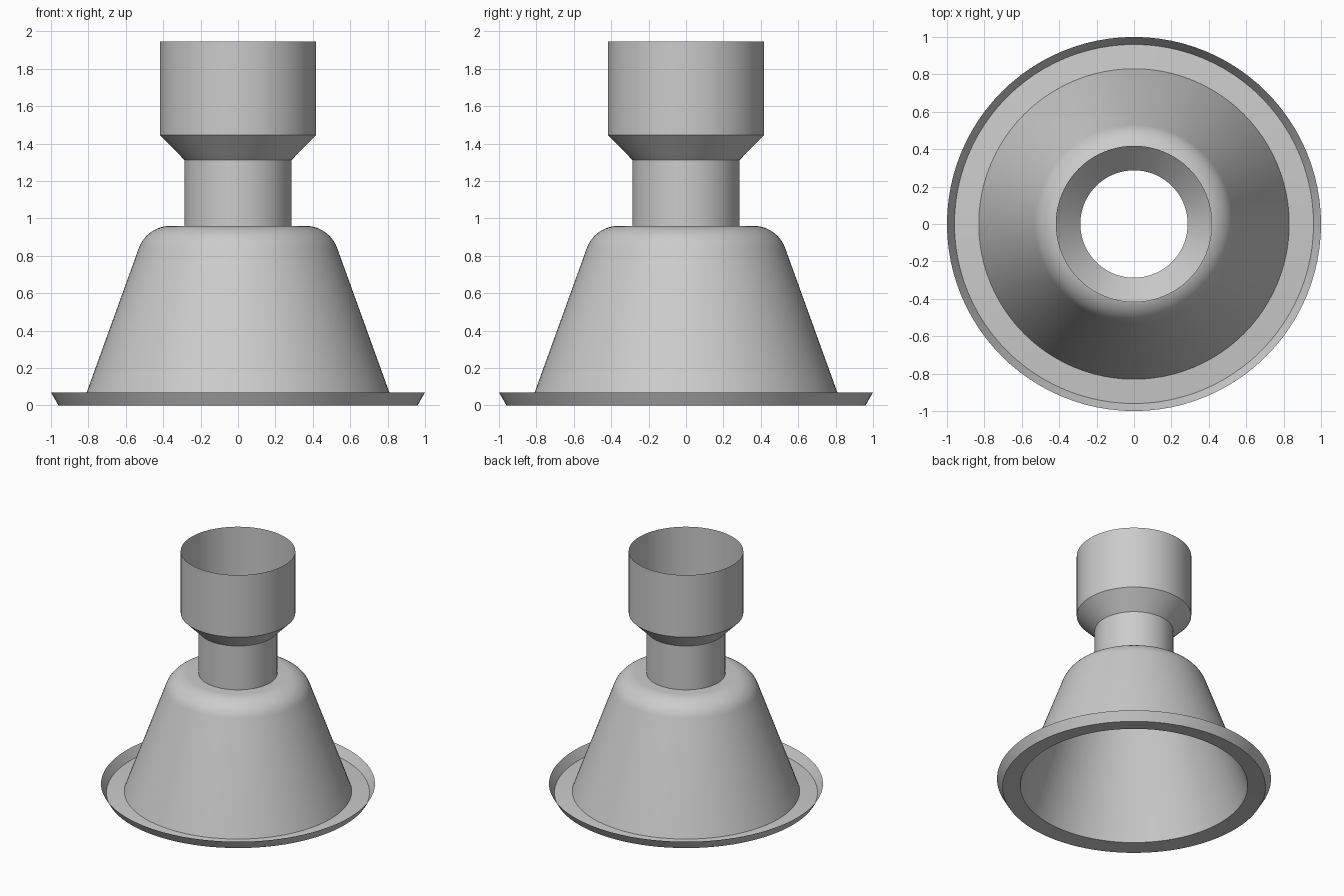
import bpy, bmesh, math

cube = bpy.data.objects.get("Cube")
if cube:
    bpy.data.objects.remove(cube, do_unlink=True)

SEGMENTS = 96

grey = bpy.data.materials.new("plain grey")
grey.use_nodes = True
colour = (0.6, 0.6, 0.6, 1)
grey.diffuse_color = colour
grey.node_tree.nodes["Principled BSDF"].inputs["Base Color"].default_value = colour


def revolve(name, profile):
    """Spin a (radius, height) profile, listed bottom to top, into a thin shell."""
    bm = bmesh.new()
    rings = []
    for r, z in profile:
        angles = [2 * math.pi * i / SEGMENTS for i in range(SEGMENTS)]
        rings.append([bm.verts.new((r * math.cos(a), r * math.sin(a), z)) for a in angles])
    for low, high in zip(rings, rings[1:]):
        for i in range(SEGMENTS):
            j = (i + 1) % SEGMENTS
            bm.faces.new((low[i], low[j], high[j], high[i]))
    mesh = bpy.data.meshes.new(name)
    bm.to_mesh(mesh)
    bm.free()
    mesh.materials.append(grey)
    obj = bpy.data.objects.new(name, mesh)
    bpy.context.collection.objects.link(obj)
    bpy.ops.object.select_all(action="DESELECT")
    obj.select_set(True)
    bpy.context.view_layer.objects.active = obj
    bpy.ops.object.shade_smooth_by_angle(angle=math.radians(25))
    return obj


# Flared lip and flat flange at the base
revolve("base_lip", [(0.96, 0), (1.0, 0.07)])
revolve("base_flange", [(0.96, 0), (0.83, 0.012)])

# Tapered skirt with a rounded shoulder that closes in to the neck
fillet, centre_r, centre_z = 0.18, 0.361, 0.78
shoulder = []
for step in range(13):
    a = math.radians(20 + 70 * step / 12)
    shoulder.append((centre_r + fillet * math.cos(a), centre_z + fillet * math.sin(a)))
revolve("skirt", [(0.83, 0.012)] + shoulder + [(0.287, 0.96)])

# Straight neck, then the funnel and open cup
revolve("neck", [(0.287, 0.96), (0.287, 1.313)])
revolve("cup", [(0.287, 1.313), (0.418, 1.445), (0.418, 1.945)])
